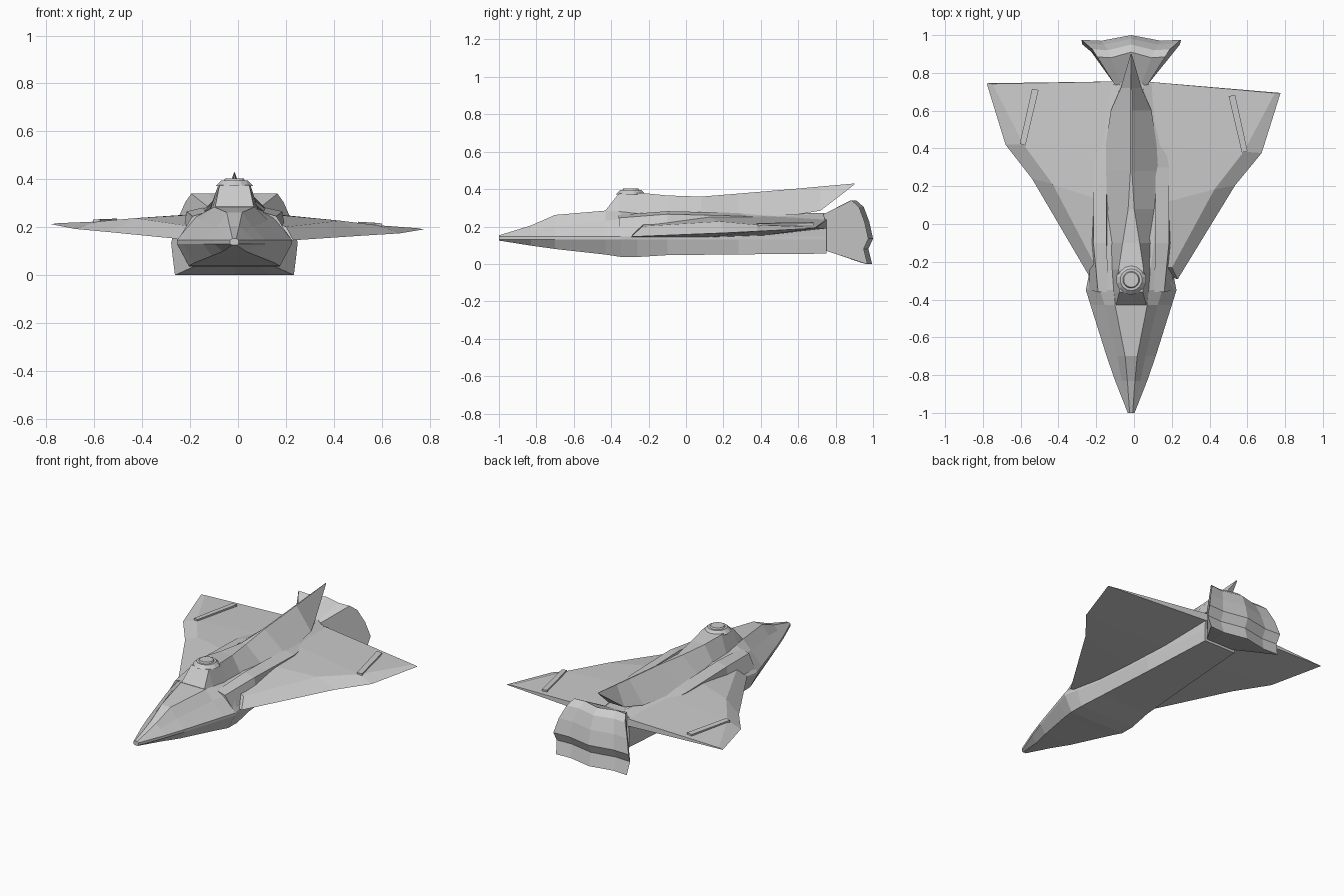
import bpy, bmesh
from mathutils import Vector

CX = -0.015  # the body sits slightly left of the wing centre


def loft(name, rings):
    """Skin equal-length closed rings of points and cap both ends."""
    bm = bmesh.new()
    rows = [[bm.verts.new(Vector(p)) for p in ring] for ring in rings]
    n = len(rows[0])
    for a, b in zip(rows, rows[1:]):
        for i in range(n):
            j = (i + 1) % n
            bm.faces.new((a[i], a[j], b[j], b[i]))
    bm.faces.new(rows[0])
    bm.faces.new(rows[-1])
    bmesh.ops.remove_doubles(bm, verts=bm.verts, dist=0.0005)
    bmesh.ops.recalc_face_normals(bm, faces=bm.faces)
    me = bpy.data.meshes.new(name)
    bm.to_mesh(me)
    bm.free()
    ob = bpy.data.objects.new(name, me)
    bpy.context.collection.objects.link(ob)
    return ob


def mirrored_ring(y, half):
    """Half section (x, z), bottom to top, completed on the other side."""
    return ([(CX + x, y, z) for x, z in half] +
            [(CX - x, y, z) for x, z in reversed(half)])


# Hull: y, bottom (x, z), chine x, shoulder (x, z), deck edge (x, z)
hull = [
    (-1.00, .010, .125, .018, .013, .150, .008, .153),
    (-.83, .050, .098, .085, .050, .178, .020, .205),
    (-.70, .095, .080, .130, .075, .200, .032, .262),
    (-.43, .170, .050, .215, .140, .230, .085, .285),
    (-.35, .190, .038, .240, .165, .240, .092, .280),
    (-.26, .190, .037, .222, .170, .245, .100, .270),
    (-.10, .168, .047, .190, .175, .250, .120, .270),
    (.28, .140, .051, .155, .170, .250, .140, .262),
    (.75, .110, .055, .112, .105, .200, .060, .270),
]
rings = []
for y, xb, zb, xc, xs, zs, xd, zd in hull:
    rings.append(mirrored_ring(y, [(xb, zb), (xc, .131), (xc, .147), (xs, zs), (xd, zd)]))
loft("hull", rings)

# Canopy flowing into the dorsal spine: y, base (x, z), top (x, z)
spine = [
    (-.43, .088, .270, .080, .287),
    (-.36, .100, .255, .062, .375),
    (-.24, .105, .255, .066, .380),
    (-.10, .110, .255, .045, .366),
    (.08, .135, .255, .016, .360),
    (.28, .155, .255, .004, .376),
    (.60, .108, .265, .004, .403),
    (.72, .055, .285, .003, .414),
    (.90, .003, .424, .001, .430),
]
loft("canopy_spine", [mirrored_ring(y, [(xb, zb), (xt, zt)]) for y, xb, zb, xt, zt in spine])

# Round turret on the canopy
for name, z, h, r1, r2 in (("turret_base", .372, .022, .080, .058),
                           ("turret_cap", .392, .011, .046, .040)):
    bpy.ops.mesh.primitive_cone_add(vertices=14, radius1=r1, radius2=r2, depth=h,
                                    location=(CX, -.295, z + h / 2))
    bpy.context.object.name = name

# Wings: each station is leading edge, ridge, root top, root bottom
wing = [
    [(.235, -.28, .150), (.205, -.22, .205), (.12, -.22, .235), (.12, -.25, .140)],
    [(.540, .24, .180), (.430, .21, .238), (.10, .10, .258), (.10, .10, .140)],
    [(.680, .42, .193), (.585, .42, .224), (.10, .42, .260), (.10, .42, .152)],
    [(.780, .745, .213), (.750, .742, .217), (.08, .755, .238), (.08, .755, .190)],
]
# Raised strip on the outer wing
slat = [
    [(.575, .415, .215), (.575, .415, .234), (.605, .425, .232), (.605, .425, .21)],
    [(.505, .710, .215), (.505, .710, .236), (.540, .715, .234), (.540, .715, .21)],
]
# Cheek blocks beside the canopy
cheek = [
    [(.120, -.36, .262), (.175, -.36, .246), (.225, -.35, .165), (.13, -.36, .16)],
    [(.130, -.10, .282), (.200, -.10, .266), (.215, -.10, .170), (.12, -.10, .16)],
    [(.130, .30, .272), (.200, .30, .256), (.200, .30, .200), (.12, .30, .18)],
    [(.060, .74, .272), (.115, .74, .232), (.115, .74, .190), (.06, .74, .18)],
]


def place(p, side):
    """The right wing sweeps back less and droops a little."""
    x, y, z = p
    if side > 0:
        y -= .070 * max(0, x - .05)
        z -= .032 * max(0, x - .10)
    return (side * x - (.0 if side < 0 else .004), y, z)


for side, label in ((-1, "left"), (1, "right")):
    loft(label + "_wing", [[place(p, side) for p in r] for r in wing])
    loft(label + "_wing_strip", [[place(p, side) for p in r] for r in slat])
    loft(label + "_cheek", [[(CX + side * x, y, z) for x, y, z in r] for r in cheek])

# Flared tail block: rear profile rows (y, z, half width), swept over five columns
rear = [(.885, .340, .18), (.925, .305, .205), (.955, .225, .240),
        (.975, .135, .264), (.950, .080, .258), (.970, .000, .248)]
columns = [(-1, 0), (-.6, -.005), (0, .025), (.6, -.005), (1, 0)]
rings = []
for f, dy in columns:
    ring = [(CX + f * .085, .735, .265)]
    ring += [(CX + f * w, y + dy, z) for y, z, w in rear]
    ring += [(CX + f * .235, .945 + dy, .006), (CX + f * .085, .735, .075)]
    rings.append(ring)
loft("tail_flare", rings)
